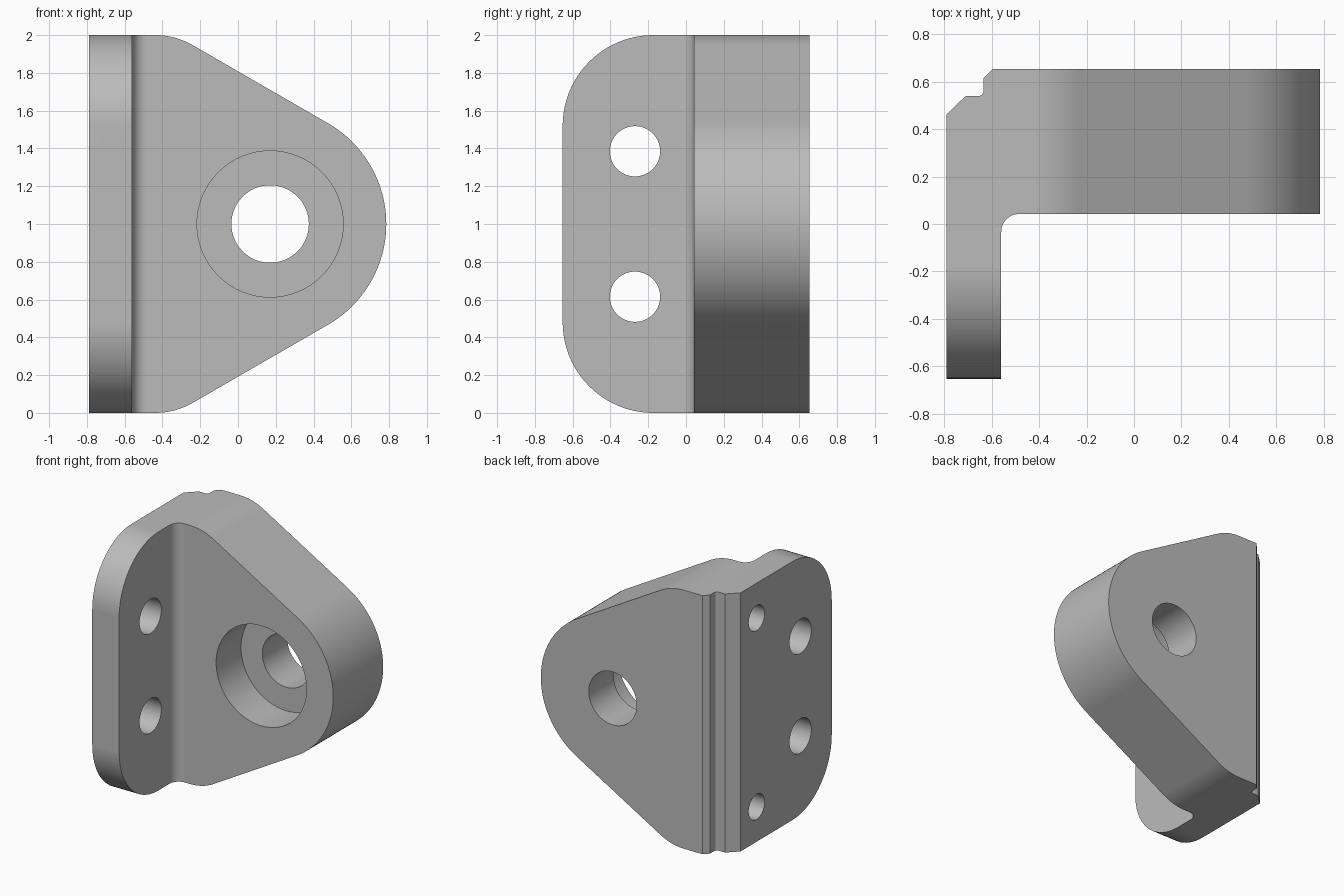
import bpy, bmesh
from math import sin, cos, radians, tan
from mathutils import Vector

if "Cube" in bpy.data.objects:
    bpy.data.objects.remove(bpy.data.objects["Cube"])

steel = bpy.data.materials.new("light grey metal")
steel.use_nodes = True
GREY = (0.5, 0.5, 0.5, 1)
steel.diffuse_color = GREY
steel.node_tree.nodes["Principled BSDF"].inputs["Base Color"].default_value = GREY


def arc(cx, cy, r, start, end, steps=16):
    angles = [radians(start + (end - start) * i / steps) for i in range(steps + 1)]
    return [(cx + r * cos(a), cy + r * sin(a)) for a in angles]


def prism(name, outline, axis, lo, hi):
    """Extrude a 2D outline along an axis between lo and hi."""
    place = {"x": lambda u, v, d: (d, u, v),
             "y": lambda u, v, d: (u, d, v),
             "z": lambda u, v, d: (u, v, d)}[axis]
    bm = bmesh.new()
    face = bm.faces.new([bm.verts.new(place(u, v, lo)) for u, v in outline])
    new = bmesh.ops.extrude_face_region(bm, geom=[face])["geom"]
    shift = Vector(place(0, 0, hi - lo))
    bmesh.ops.translate(bm, vec=shift,
                        verts=[g for g in new if isinstance(g, bmesh.types.BMVert)])
    bmesh.ops.recalc_face_normals(bm, faces=bm.faces)
    mesh = bpy.data.meshes.new(name)
    bm.to_mesh(mesh)
    bm.free()
    mesh.materials.append(steel)
    obj = bpy.data.objects.new(name, mesh)
    bpy.context.collection.objects.link(obj)
    return obj


def combine(target, tool, operation):
    """Apply a boolean and drop the tool."""
    mod = target.modifiers.new("cut", "BOOLEAN")
    mod.operation, mod.object, mod.solver = operation, tool, "EXACT"
    bpy.context.view_layer.objects.active = target
    bpy.ops.object.modifier_apply(modifier=mod.name)
    bpy.data.objects.remove(tool)


def drill(target, axis, u, v, r, lo, hi):
    circle = arc(u, v, r, 0, 360, 64)[:-1]
    combine(target, prism("drill", circle, axis, lo, hi), "DIFFERENCE")


# L-shaped plan with inner fillet, chamfers and relief notch at the back corner
LEFT, RIGHT, DEPTH = -0.79, 0.785, 0.653
plan = [(LEFT, -DEPTH), (-0.56, -DEPTH)]
plan += arc(-0.485, -0.033, 0.075, 180, 90, 12)
plan += [(1, 0.042), (1, DEPTH), (-0.597, DEPTH), (-0.635, 0.615)]
plan += arc(-0.655, 0.56, 0.02, 0, -90, 6)
plan += [(-0.71, 0.54), (LEFT, 0.463)]
bracket = prism("bracket", plan, "z", -0.2, 2.2)

# Tapered front outline: rounded nose, 30 degree flanks, blended shoulders
NOSE_X, NOSE_R, BLEND = 0.17, RIGHT - 0.17, 0.4
corner = NOSE_X + NOSE_R * cos(radians(60)) - (1 - NOSE_R * sin(radians(60))) / tan(radians(30))
blend_x = corner - BLEND * tan(radians(15))
upper = arc(NOSE_X, 1, NOSE_R, 0, 60, 24)
upper += arc(blend_x, 2 - BLEND, BLEND, 60, 90, 12) + [(-1, 2)]
lower = [(x, 2 - z) for x, z in reversed(upper[1:])]
combine(bracket, prism("front_outline", upper + lower, "y", -1, 1), "INTERSECT")

# Large rounded corners of the mounting flange
R = 0.48
side = [(1, 0), (1, 2)] + arc(R - DEPTH, 2 - R, R, 90, 180, 24)
side += arc(R - DEPTH, R, R, 180, 270, 24)
combine(bracket, prism("side_outline", side, "x", -1, 1), "INTERSECT")

# Counterbored main hole
drill(bracket, "y", NOSE_X, 1, 0.387, -0.3, 0.347)
drill(bracket, "y", NOSE_X, 1, 0.205, 0.2, 1)

# Flange bolt holes and blind dowel holes, mirrored about mid height
for s in (-1, 1):
    drill(bracket, "x", -0.27, 1 + s * 0.385, 0.133, -1, -0.4)
    drill(bracket, "x", 0.265, 1 + s * 0.73, 0.097, -1, -0.4)

# Smooth curved walls, crisp edges
bpy.ops.object.select_all(action="DESELECT")
bracket.select_set(True)
bpy.context.view_layer.objects.active = bracket
bpy.ops.object.shade_smooth_by_angle(angle=radians(25))
weighted = bracket.modifiers.new("even shading", "WEIGHTED_NORMAL")
weighted.keep_sharp = True
